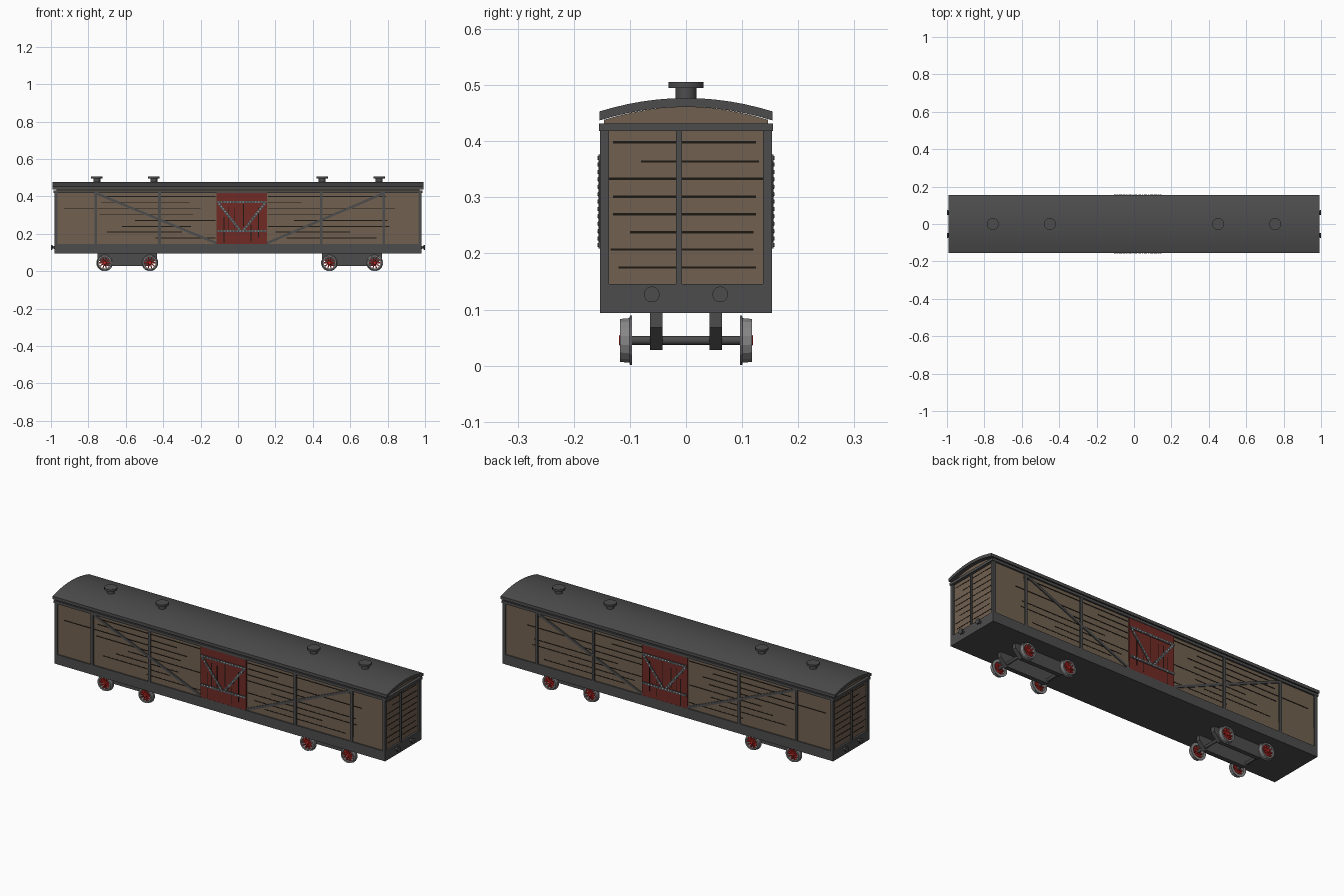
import bpy, bmesh, math
from mathutils import Matrix, Vector

if "Cube" in bpy.data.objects:
    bpy.data.objects.remove(bpy.data.objects["Cube"])


def material(name, r, g, b):
    m = bpy.data.materials.new(name)
    m.diffuse_color = (r, g, b, 1)
    m.use_nodes = True
    m.node_tree.nodes["Principled BSDF"].inputs["Base Color"].default_value = m.diffuse_color
    return m


WOOD = material("brown wood", 0.165, 0.12, 0.08)
GREY = material("dark grey iron", 0.073, 0.073, 0.075)
DOOR = material("dark red door paint", 0.16, 0.023, 0.018)
SLIT = material("black gaps", 0.012, 0.009, 0.007)
RIVET = material("pale rivets", 0.32, 0.40, 0.44)
STEEL = material("wheel steel", 0.24, 0.24, 0.24)
RED = material("bright red spokes", 0.55, 0.025, 0.02)


def finish(name, bm, mat, smooth=False):
    bmesh.ops.recalc_face_normals(bm, faces=bm.faces)
    me = bpy.data.meshes.new(name)
    bm.to_mesh(me)
    bm.free()
    me.materials.append(mat)
    ob = bpy.data.objects.new(name, me)
    bpy.context.collection.objects.link(ob)
    if smooth:
        bpy.context.view_layer.objects.active = ob
        ob.select_set(True)
        bpy.ops.object.shade_smooth_by_angle(angle=math.radians(35))
        ob.select_set(False)


def box(bm, x0, x1, y0, y1, z0, z1):
    c = Vector(((x0 + x1) / 2, (y0 + y1) / 2, (z0 + z1) / 2))
    bmesh.ops.create_cube(bm, size=1, matrix=Matrix.Translation(c)
                          @ Matrix.Diagonal((x1 - x0, y1 - y0, z1 - z0, 1)))


def bar(bm, a, b, y0, y1, w):
    """Bar between two (x, z) points, from depth y0 to y1."""
    dx, dz = b[0] - a[0], b[1] - a[1]
    m = (Matrix.Translation(((a[0] + b[0]) / 2, (y0 + y1) / 2, (a[1] + b[1]) / 2))
         @ Matrix.Rotation(-math.atan2(dz, dx), 4, 'Y')
         @ Matrix.Diagonal((math.hypot(dx, dz), abs(y1 - y0), w, 1)))
    bmesh.ops.create_cube(bm, size=1, matrix=m)


def lathe(bm, prof, origin, axis, n, closed=False):
    """Spin (radius, height) points around an axis through origin."""
    m = Matrix.Translation(origin) @ Vector((0, 0, 1)).rotation_difference(Vector(axis)).to_matrix().to_4x4()
    rings = [[bm.verts.new(m @ Vector((r * math.cos(t), r * math.sin(t), h)))
              for t in (2 * math.pi * (i + .5) / n for i in range(n))] for r, h in prof]
    for k in range(len(rings) if closed else len(rings) - 1):
        a, b = rings[k], rings[(k + 1) % len(rings)]
        for i in range(n):
            j = (i + 1) % n
            bm.faces.new((a[i], a[j], b[j], b[i]))
    if not closed:
        bm.faces.new(rings[0])
        bm.faces.new(rings[-1])


def extrude(bm, pts, d):
    """Extrude a flat polygon of 3D points along vector d."""
    f = bm.faces.new([bm.verts.new(p) for p in pts])
    r = bmesh.ops.extrude_face_region(bm, geom=[f])
    bmesh.ops.translate(bm, vec=d, verts=[v for v in r["geom"] if isinstance(v, bmesh.types.BMVert)])


def arc(y, z_edge, rise, half):
    return z_edge + rise * (1 - (y / half) ** 2)


# Wooden body with curved gable tops
bm = bmesh.new()
ys = [-0.146 + 0.292 * i / 12 for i in range(13)]
extrude(bm, [(-0.971, -0.147, 0.14), (-0.971, 0.147, 0.14)]
        + [(-0.971, y, arc(y, 0.436, 0.025, 0.153)) for y in reversed(ys)], (1.942, 0, 0))
finish("wooden_body", bm, WOOD)

# Sill frame, top beam
bm = bmesh.new()
box(bm, -0.981, 0.981, -0.1535, 0.1535, 0.094, 0.146)
finish("sill_frame", bm, GREY)
bm = bmesh.new()
for s in (-1, 1):
    box(bm, -0.986, 0.986, s * 0.15 - 0.005, s * 0.15 + 0.005, 0.418, 0.432)
    box(bm, s * 0.977 - 0.009, s * 0.977 + 0.009, -0.155, 0.155, 0.418, 0.432)
finish("top_beam", bm, GREY)

# Curved roof
bm = bmesh.new()
ys = [-0.1545 + 0.309 * i / 12 for i in range(13)]
extrude(bm, [(-0.992, y, arc(y, 0.437, 0.024, 0.1545)) for y in ys]
        + [(-0.992, y, arc(y, 0.453, 0.024, 0.1545)) for y in reversed(ys)], (1.984, 0, 0))
finish("roof", bm, GREY, True)

# Roof vents
bm = bmesh.new()
for x in (-0.755, -0.45, 0.45, 0.755):
    lathe(bm, [(0.019, 0.465), (0.019, 0.495), (0.032, 0.495), (0.032, 0.506)], (x, 0, 0), (0, 0, 1), 16)
finish("roof_vents", bm, GREY, True)

# Posts and diagonal braces
bm = bmesh.new()
for s in (-1, 1):
    for x in (-0.76, -0.42, 0.445, 0.78):
        bar(bm, (x, 0.14), (x, 0.42), s * 0.143, s * 0.153, 0.014)
    for e in (-1, 1):
        box(bm, e * 0.973 - 0.008, e * 0.973 + 0.008, s * 0.1455 - 0.008, s * 0.1455 + 0.008, 0.14, 0.42)
    box(bm, s * 0.97 - 0.009, s * 0.97 + 0.009, -0.0175, -0.0075, 0.14, 0.42)
finish("posts", bm, GREY)
bm = bmesh.new()
for s in (-1, 1):
    bar(bm, (-0.755, 0.415), (-0.11, 0.148), s * 0.144, s * 0.151, 0.013)
    bar(bm, (0.15, 0.148), (0.775, 0.415), s * 0.144, s * 0.151, 0.013)
finish("diagonal_braces", bm, GREY)

# Gaps between the boards: (height, start, end)
side = [(0.40, -0.73, -0.12), (0.369, -0.73, -0.26), (0.337, -0.93, -0.2), (0.305, -0.74, -0.24),
        (0.272, -0.55, -0.12), (0.24, -0.62, -0.25), (0.209, -0.7, -0.3), (0.178, -0.44, -0.12),
        (0.40, 0.16, 0.79), (0.369, 0.16, 0.34), (0.337, 0.16, 0.84), (0.305, 0.16, 0.5),
        (0.272, 0.3, 0.8), (0.24, 0.16, 0.81), (0.209, 0.2, 0.6), (0.178, 0.26, 0.74)]
ends = [(0.398, -0.13, 0.125), (0.364, -0.08, 0.13), (0.333, -0.137, 0.137), (0.301, -0.13, 0.125),
        (0.27, -0.13, 0.125), (0.238, -0.1, 0.12), (0.207, -0.135, 0.12), (0.175, -0.12, 0.125)]
bm = bmesh.new()
for s in (-1, 1):
    for z, a, b in side:
        bar(bm, (a, z), (b, z), s * 0.145, s * 0.1478, 0.0045)
    for z, a, b in ends:
        box(bm, s * 0.97 - 0.002, s * 0.97 + 0.002, a, b, z - 0.002, z + 0.002)
finish("board_gaps", bm, SLIT)

# Sliding doors with their gaps, straps and rivets
bm, gaps, straps, rivets = (bmesh.new() for _ in range(4))
lines = [((-0.113, 0.37), (0.153, 0.37)), ((-0.113, 0.215), (0.153, 0.215)),
         ((-0.105, 0.365), (0.01, 0.22)), ((0.03, 0.22), (0.145, 0.365))]
for s in (-1, 1):
    box(bm, -0.115, 0.155, s * 0.147 - 0.006, s * 0.147 + 0.006, 0.143, 0.418)
    for x, a, b in ((-0.075, 0.15, 0.29), (-0.05, 0.22, 0.345), (-0.018, 0.23, 0.34),
                    (0.03, 0.24, 0.36), (0.07, 0.16, 0.25), (0.11, 0.18, 0.34)):
        bar(gaps, (x, a), (x, b), s * 0.15, s * 0.1536, 0.004)
    for a, b in lines:
        bar(straps, a, b, s * 0.15, s * 0.156, 0.013)
        n = round(math.hypot(b[0] - a[0], b[1] - a[1]) / 0.0165)
        for i in range(n):
            t = (i + 0.5) / n
            lathe(rivets, [(0.0038, 0.155), (0.0038, 0.157), (0.002, 0.158)],
                  (a[0] + (b[0] - a[0]) * t, 0, a[1] + (b[1] - a[1]) * t), (0, s, 0), 6)
finish("doors", bm, DOOR)
finish("door_gaps", gaps, SLIT)
finish("door_straps", straps, GREY)
finish("door_rivets", rivets, RIVET)

# Buffers
bm = bmesh.new()
for s in (-1, 1):
    for y in (-0.061, 0.061):
        lathe(bm, [(0.009, 0.97), (0.006, 0.99), (0.014, 0.994), (0.014, 1.0)], (0, y, 0.127), (s, 0, 0), 16)
finish("buffers", bm, GREY, True)

# Bogie frames, axles and spoked wheels
frames, axles, tyres, spokes = (bmesh.new() for _ in range(4))
for c in (-0.592, 0.61):
    for s in (-1, 1):
        extrude(frames, [(c + x, s * 0.053 - 0.0115, z) for x, z in
                         ((-0.16, 0.1), (-0.16, 0.068), (-0.12, 0.028),
                          (0.12, 0.028), (0.16, 0.068), (0.16, 0.1))], (0, 0.023, 0))
    for x in (c - 0.121, c + 0.121):
        lathe(axles, [(0.008, -0.112), (0.008, 0.112)], (x, 0, 0.045), (0, 1, 0), 12)
        for s in (-1, 1):
            lathe(tyres, [(0.031, 0.096), (0.045, 0.096), (0.045, 0.1), (0.0405, 0.101),
                          (0.039, 0.118), (0.031, 0.118)], (x, 0, 0.045), (0, s, 0), 16, True)
            lathe(spokes, [(0.011, 0.098), (0.011, 0.117), (0.008, 0.1195)], (x, 0, 0.045), (0, s, 0), 12)
            for i in range(10):
                t = 2 * math.pi * i / 10
                u, v = math.cos(t), math.sin(t)
                bar(spokes, (x + 0.008 * u, 0.045 + 0.008 * v), (x + 0.033 * u, 0.045 + 0.033 * v),
                    s * 0.103, s * 0.113, 0.006)
finish("bogie_frames", frames, GREY)
finish("axles", axles, GREY, True)
finish("wheel_tyres", tyres, STEEL)
finish("wheel_spokes", spokes, RED)
